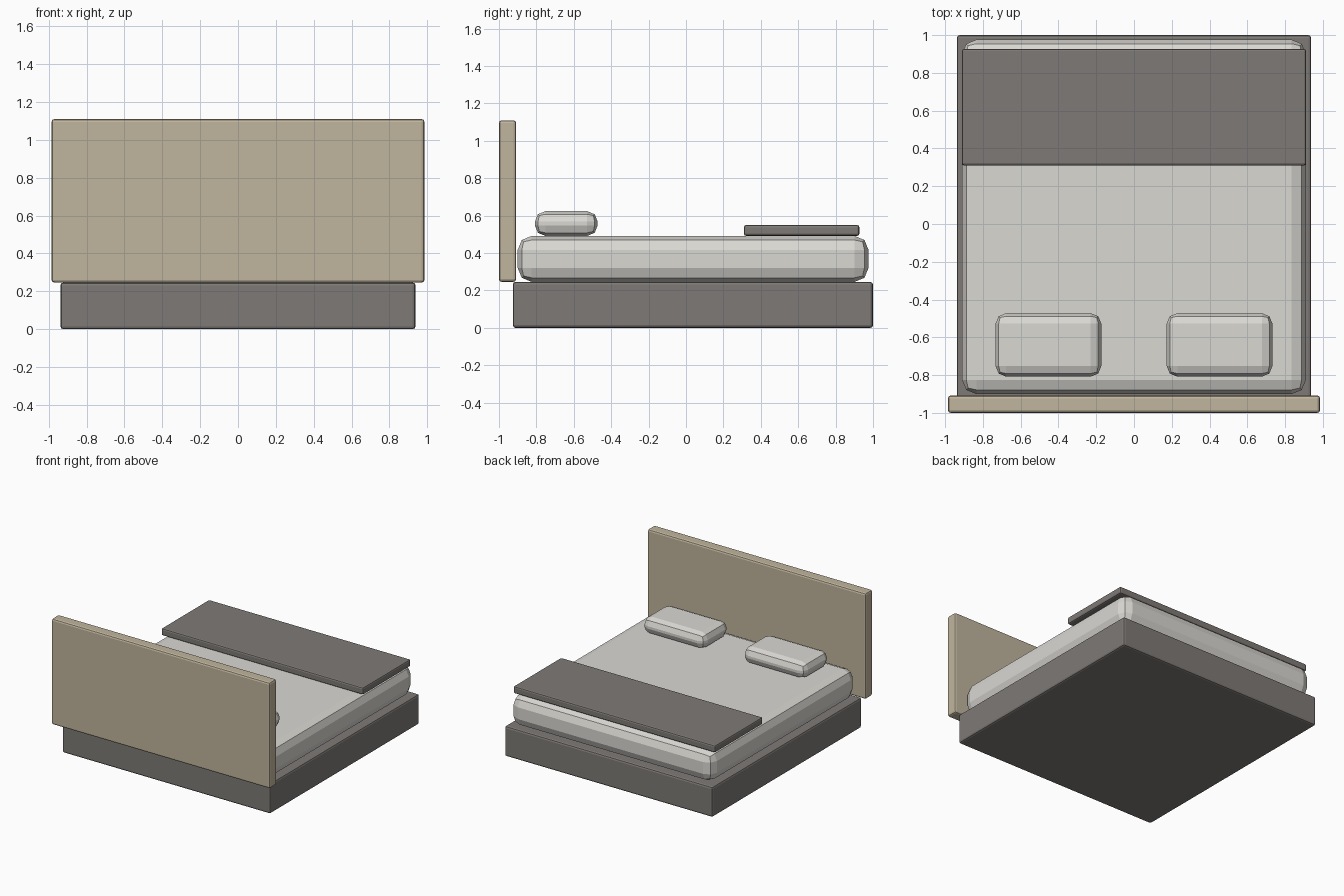
import bpy
import bmesh

if "Cube" in bpy.data.objects:
    bpy.data.objects.remove(bpy.data.objects["Cube"])


def material(name, color):
    m = bpy.data.materials.new(name)
    m.diffuse_color = (*color, 1)
    m.use_nodes = True
    m.node_tree.nodes["Principled BSDF"].inputs["Base Color"].default_value = m.diffuse_color
    return m


def block(name, lo, hi, bevel, segments, mat):
    """Box between two corners with rounded edges."""
    bm = bmesh.new()
    bmesh.ops.create_cube(bm, size=1)
    for v in bm.verts:
        v.co = [(a + b) / 2 + c * (b - a) for a, b, c in zip(lo, hi, v.co)]
    bmesh.ops.bevel(bm, geom=bm.edges[:], offset=bevel, segments=segments,
                    profile=0.5, affect='EDGES')
    mesh = bpy.data.meshes.new(name)
    bm.to_mesh(mesh)
    bm.free()
    obj = bpy.data.objects.new(name, mesh)
    obj.data.materials.append(mat)
    bpy.context.collection.objects.link(obj)
    return obj


dark = material("dark_fabric", (0.21, 0.195, 0.18))
tan = material("tan_fabric", (0.53, 0.46, 0.34))
linen = material("linen", (0.70, 0.69, 0.65))

# Base and headboard
block("bed_base", (-0.938, -0.926, 0), (0.938, 1.0, 0.246), 0.015, 2, dark)
block("headboard", (-0.985, -1.0, 0.246), (0.985, -0.908, 1.11), 0.015, 2, tan)

# Mattress and folded throw
block("mattress", (-0.91, -0.90, 0.246), (0.91, 0.976, 0.492), 0.075, 2, linen)
block("throw_blanket", (-0.911, 0.31, 0.492), (0.911, 0.927, 0.55), 0.012, 2, dark)

# Pair of pillows
for side, x in (("left", -0.453), ("right", 0.453)):
    block("pillow_" + side, (x - 0.28, -0.808, 0.492), (x + 0.28, -0.472, 0.624),
          0.056, 2, linen)
